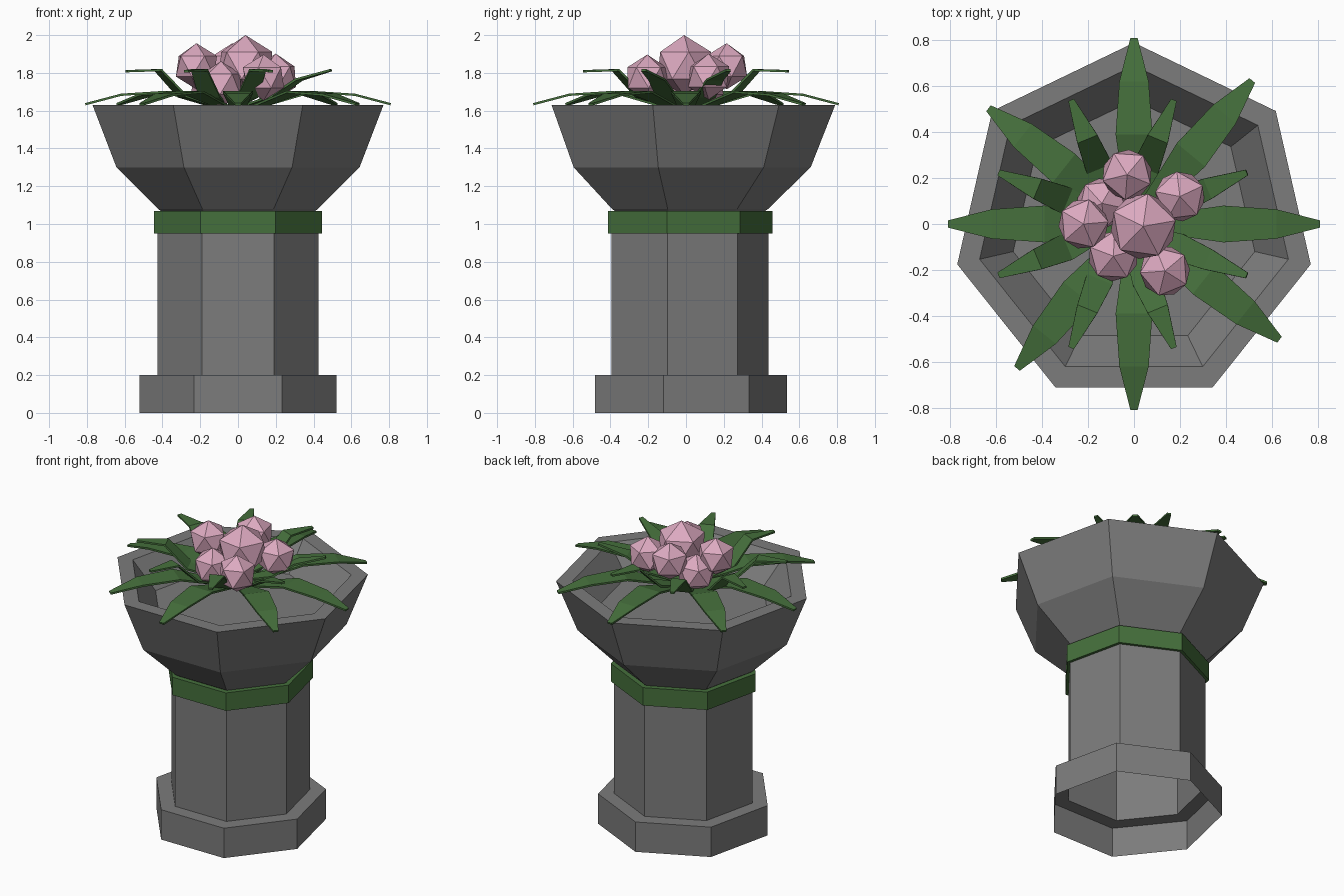
import bpy, bmesh
from math import sin, cos, pi, radians
from mathutils import Vector, Matrix

if "Cube" in bpy.data.objects:
    bpy.data.objects.remove(bpy.data.objects["Cube"])


def material(name, col):
    m = bpy.data.materials.new(name)
    m.diffuse_color = (*col, 1)
    m.use_nodes = True
    m.node_tree.nodes["Principled BSDF"].inputs["Base Color"].default_value = m.diffuse_color
    return m


green = material("leaf_green", (0.06, 0.16, 0.045))
pink = material("petal_pink", (0.72, 0.40, 0.53))
stone = material("stone_grey", (0.2, 0.2, 0.2))


def finish(name, bm, mat):
    me = bpy.data.meshes.new(name)
    bm.to_mesh(me)
    bm.free()
    me.materials.append(mat)
    ob = bpy.data.objects.new(name, me)
    bpy.context.collection.objects.link(ob)
    return ob


def lathe(name, profile, mat, cap=False, n=7):
    """Seven-sided turned shape, profile = (radius, z) from outside bottom up."""
    bm = bmesh.new()
    rings = [[bm.verts.new((r * cos(pi / 2 + 2 * pi * k / n), r * sin(pi / 2 + 2 * pi * k / n), z))
              for k in range(n)] for r, z in profile]
    for a, b in zip(rings, rings[1:]):
        for k in range(n):
            j = (k + 1) % n
            bm.faces.new((a[k], a[j], b[j], b[k]))
    if cap:
        bm.faces.new(rings[-1])
    return finish(name, bm, mat)


def leaf(name, angle, stations, origin):
    """Bent blade, stations = (distance, z, half width)."""
    bm = bmesh.new()
    rot = Matrix.Rotation(radians(angle), 3, 'Z')
    rows = [[bm.verts.new(rot @ Vector((r, s * w, z)) + Vector((*origin, 0))) for s in (-1, 1)]
            for r, z, w in stations]
    for a, b in zip(rows, rows[1:]):
        bm.faces.new((a[0], b[0], b[1], a[1]))
    ob = finish(name, bm, green)
    sol = ob.modifiers.new("thickness", 'SOLIDIFY')
    sol.thickness = 0.012
    return ob


# Pedestal (open underneath), band and bowl
lathe("pedestal", [(0.535, 0), (0.535, 0.2), (0.437, 0.2), (0.437, 1.0)], stone)
lathe("band", [(0.437, 0.95), (0.457, 0.95), (0.457, 1.07), (0.42, 1.07)], green)
lathe("bowl", [(0.42, 1.07), (0.435, 1.08), (0.66, 1.3), (0.79, 1.63), (0.69, 1.63), (0.54, 1.45)],
      stone, cap=True)

# Long drooping leaves
for i, a in enumerate((0, 50.5, 90, 141.5, 180, 231, 270, 321.5)):
    leaf(f"outer_leaf_{i}", a, [(0.03, 1.60, 0.03), (0.39, 1.705, 0.08),
                                (0.62, 1.69, 0.064), (0.81, 1.64, 0.016)], (0, 0))

# Short upright leaves
for i in range(8):
    a = 22.5 + 45 * i
    zb, zt = (1.77, 1.82) if cos(radians(a)) > 0.5 else (1.82, 1.815)
    leaf(f"inner_leaf_{i}", a, [(0.05, 1.62, 0.025), (0.26, 1.68, 0.06),
                                (0.40, zb, 0.047), (0.585, zt, 0.013)], (-0.05, 0))

# Faceted blossoms
for i, (x, y, z, r, turn) in enumerate((
        (0.04, -0.01, 1.84, 0.16, 10), (-0.03, 0.215, 1.835, 0.122, 50),
        (0.2, 0.12, 1.78, 0.122, 25), (-0.22, 0.0, 1.835, 0.122, 5),
        (0.135, -0.205, 1.775, 0.122, 40), (-0.09, -0.14, 1.74, 0.122, 15),
        (-0.14, 0.09, 1.74, 0.122, 60))):
    bm = bmesh.new()
    bmesh.ops.create_icosphere(bm, subdivisions=1, radius=r,
                               matrix=Matrix.Translation((x, y, z)) @ Matrix.Rotation(radians(turn), 4, 'Z'))
    finish(f"blossom_{i}", bm, pink)
